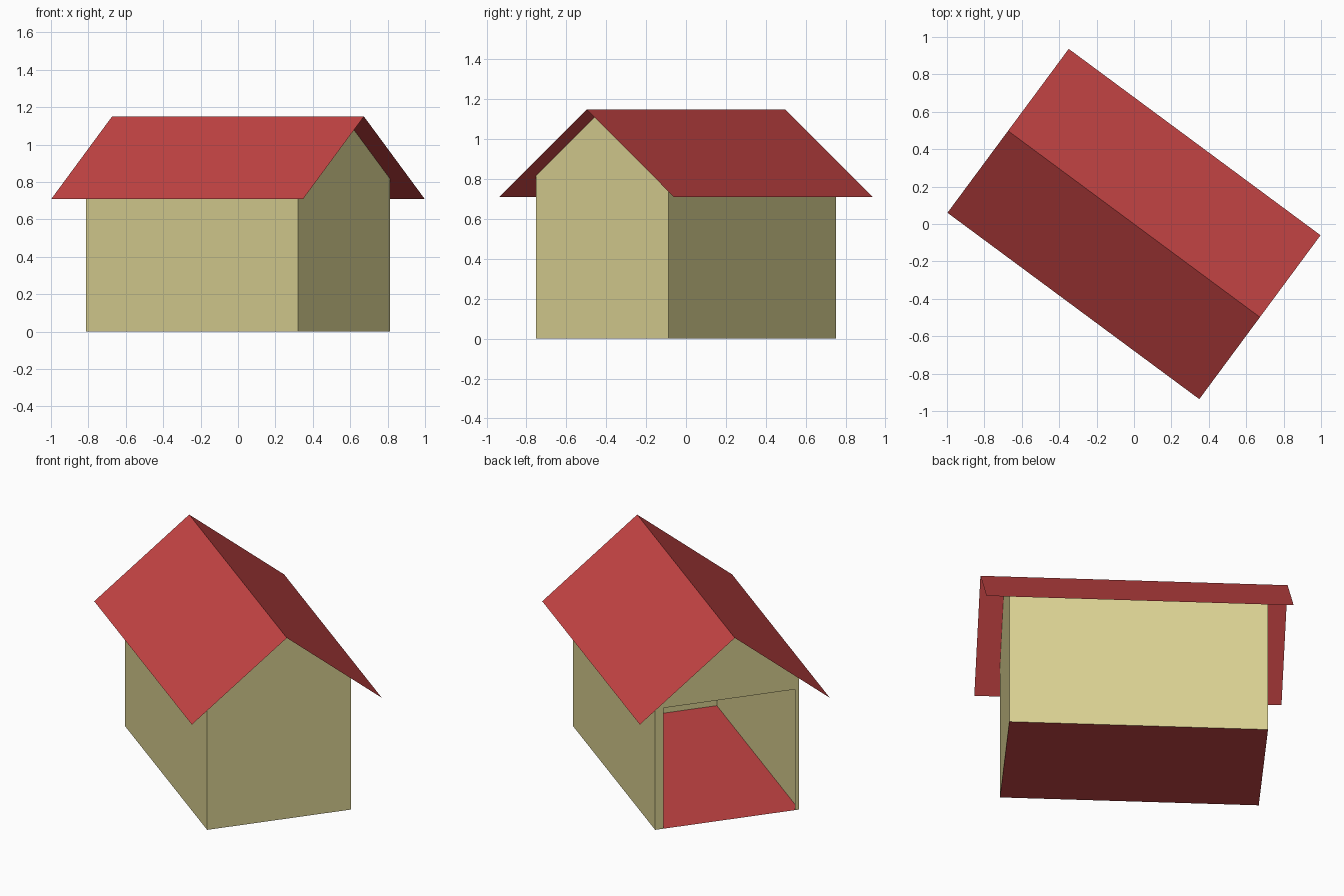
import bpy
import math
from mathutils import Matrix

cube = bpy.data.objects.get("Cube")
if cube:
    bpy.data.objects.remove(cube, do_unlink=True)

# Main dimensions, with the ridge along local x
TURN = Matrix.Rotation(math.radians(-36.5), 4, 'Z')
RIDGE, EAVE = 1.15, 0.71
ROOF_X, ROOF_Y = 0.8375, 0.545
WALL_X, WALL_Y = 0.7055, 0.413
WALL_TOP = RIDGE - (RIDGE - EAVE) * WALL_Y / ROOF_Y
DOOR_LEFT, DOOR_RIGHT, DOOR_TOP = 0.364, -0.39, 0.725


def material(name, rgb):
    mat = bpy.data.materials.new(name)
    mat.use_nodes = True
    color = (*rgb, 1.0)
    mat.diffuse_color = color
    mat.node_tree.nodes["Principled BSDF"].inputs["Base Color"].default_value = color
    return mat


red = material("barn red", (0.558, 0.058, 0.058))
khaki = material("pale khaki", (0.701, 0.638, 0.287))


def panel(name, points, mat):
    """One flat sheet from its outline, turned into place."""
    mesh = bpy.data.meshes.new(name)
    mesh.from_pydata(points, [], [list(range(len(points)))])
    mesh.transform(TURN)
    mesh.materials.append(mat)
    obj = bpy.data.objects.new(name, mesh)
    bpy.context.scene.collection.objects.link(obj)
    return obj


# Long walls and roof slopes, one pair per side
for side, s in (("front", -1), ("back", 1)):
    wall = [(s * WALL_X, s * WALL_Y, 0), (-s * WALL_X, s * WALL_Y, 0),
            (-s * WALL_X, s * WALL_Y, WALL_TOP), (s * WALL_X, s * WALL_Y, WALL_TOP)]
    panel(side + "_wall", wall, khaki)
    slope = [(s * ROOF_X, s * ROOF_Y, EAVE), (-s * ROOF_X, s * ROOF_Y, EAVE),
             (-s * ROOF_X, 0, RIDGE), (s * ROOF_X, 0, RIDGE)]
    panel(side + "_roof_slope", slope, red)

# Closed gable
gable = [(-WALL_Y, 0), (WALL_Y, 0), (WALL_Y, WALL_TOP), (0, RIDGE), (-WALL_Y, WALL_TOP)]
panel("closed_gable", [(WALL_X, y, z) for y, z in gable], khaki)

# Open gable with a wide doorway down to the floor
doorway = [(WALL_Y, 0), (DOOR_LEFT, 0), (DOOR_LEFT, DOOR_TOP),
           (DOOR_RIGHT, DOOR_TOP), (DOOR_RIGHT, 0), (-WALL_Y, 0),
           (-WALL_Y, WALL_TOP), (0, RIDGE), (WALL_Y, WALL_TOP)]
panel("open_gable", [(-WALL_X, y, z) for y, z in doorway], khaki)

# Floor
panel("floor", [(-WALL_X, -WALL_Y, 0), (-WALL_X, WALL_Y, 0),
                (WALL_X, WALL_Y, 0), (WALL_X, -WALL_Y, 0)], red)
